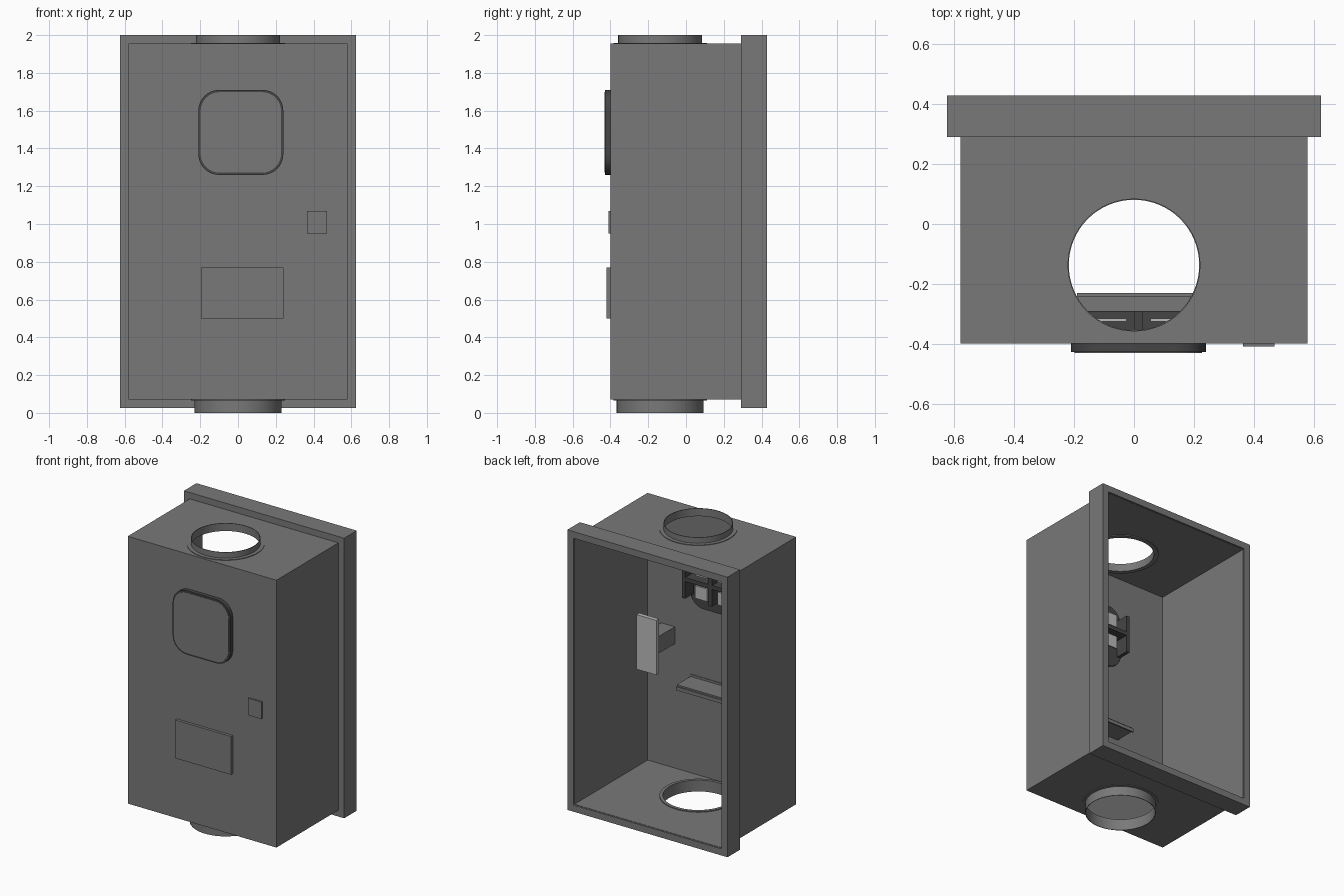
import bpy, bmesh, math

if "Cube" in bpy.data.objects:
    bpy.data.objects.remove(bpy.data.objects["Cube"])


def material(name, g):
    m = bpy.data.materials.new(name)
    m.diffuse_color = (g, g, g, 1)
    m.use_nodes = True
    m.node_tree.nodes["Principled BSDF"].inputs["Base Color"].default_value = m.diffuse_color
    return m


BODY = material("body_grey", 0.19)
DARK = material("dark_grey", 0.06)
LIGHT = material("light_grey", 0.5)


def finish(name, bm, mat):
    bmesh.ops.recalc_face_normals(bm, faces=bm.faces)
    me = bpy.data.meshes.new(name)
    bm.to_mesh(me)
    bm.free()
    me.materials.append(mat)
    ob = bpy.data.objects.new(name, me)
    bpy.context.collection.objects.link(ob)
    return ob


def box(name, x, y, z, mat=BODY):
    bm = bmesh.new()
    bmesh.ops.create_cube(bm, size=1)
    for v in bm.verts:
        for i, (a, b) in enumerate((x, y, z)):
            v.co[i] = a if v.co[i] < 0 else b
    return finish(name, bm, mat)


def cut(target, cutter):
    mod = target.modifiers.new("cut", 'BOOLEAN')
    mod.object, mod.solver = cutter, 'EXACT'
    bpy.context.view_layer.objects.active = target
    bpy.ops.object.modifier_apply(modifier=mod.name)
    bpy.data.objects.remove(cutter)


def smooth(ob):
    bpy.ops.object.select_all(action='DESELECT')
    ob.select_set(True)
    bpy.context.view_layer.objects.active = ob
    bpy.ops.object.shade_smooth_by_angle(angle=math.radians(30))


def lathe(name, profile, centre, n=64):
    """Revolve a closed (radius, z) profile around a vertical axis."""
    bm = bmesh.new()
    rings = [[bm.verts.new((centre[0] + r * math.cos(2 * math.pi * k / n),
                            centre[1] + r * math.sin(2 * math.pi * k / n), z))
              for r, z in profile] for k in range(n)]
    m = len(profile)
    for k in range(n):
        a, b = rings[k], rings[(k + 1) % n]
        for j in range(m):
            bm.faces.new((a[j], b[j], b[(j + 1) % m], a[(j + 1) % m]))
    ob = finish(name, bm, BODY)
    smooth(ob)
    return ob


def rounded_plate(name, x, y, z, r, mat, seg=8):
    """Rounded rectangle in the xz plane, extruded along y."""
    corners = ((x[1] - r, z[1] - r), (x[0] + r, z[1] - r),
               (x[0] + r, z[0] + r), (x[1] - r, z[0] + r))
    bm = bmesh.new()
    verts = []
    for q, (cx, cz) in enumerate(corners):
        for k in range(seg + 1):
            a = math.pi / 2 * (q + k / seg)
            verts.append(bm.verts.new((cx + r * math.cos(a), y[0], cz + r * math.sin(a))))
    face = bm.faces.new(verts)
    ext = bmesh.ops.extrude_face_region(bm, geom=[face], use_keep_orig=True)
    for v in ext["geom"]:
        if isinstance(v, bmesh.types.BMVert):
            v.co.y = y[1]
    ob = finish(name, bm, mat)
    smooth(ob)
    return ob


# Sheet housing, open at the back, with duct holes in top and bottom
T = 0.004
DUCT = (0.0, -0.137)
housing = box("housing", (-0.58, 0.58), (-0.40, 0.42), (0.07, 1.955))
cut(housing, box("cavity", (-0.58 + T, 0.58 - T), (-0.40 + T, 0.5), (0.07 + T, 1.955 - T)))
bpy.ops.mesh.primitive_cylinder_add(vertices=64, radius=0.24, depth=3, location=(*DUCT, 1))
cut(housing, bpy.context.object)

# Wider rim around the open back
rim = box("back_rim", (-0.625, 0.625), (0.29, 0.43), (0.025, 2.0))
cut(rim, box("rim_opening", (-0.578, 0.578), (0.2, 0.5), (0.072, 1.953)))

# Duct collars with flat flanges
for name, r, wall, end in (("top_collar", 0.222, 1.955, 2.0), ("bottom_collar", 0.23, 0.07, 0.0)):
    s = 1 if end > wall else -1
    lathe(name, [(r - 0.004, end), (r, end), (r, wall + s * 0.004), (0.248, wall + s * 0.004),
                 (0.248, wall - s * 0.01), (r - 0.004, wall - s * 0.01)], DUCT)

# Window with rounded corners: dark bezel and grey pane
CX, CZ = 0.015, 1.485
rounded_plate("window_bezel", (CX - 0.225, CX + 0.225), (-0.428, -0.385),
              (CZ - 0.225, CZ + 0.225), 0.11, DARK)
rounded_plate("window_pane", (CX - 0.213, CX + 0.213), (-0.431, -0.42),
              (CZ - 0.213, CZ + 0.213), 0.10, BODY)

# Frame and light panels behind the window
ZS = (CZ - 0.135, CZ + 0.135)
box("window_mullion", (CX - 0.015, CX + 0.015), (-0.387, -0.29), ZS, DARK)
box("window_crossbar", (CX - 0.215, CX + 0.215), (-0.387, -0.29), (CZ - 0.014, CZ + 0.014), DARK)
for sx in (-1, 1):
    e = sorted((CX + sx * 0.195, CX + sx * 0.22))
    box("window_side_bar", e, (-0.396, -0.29), ZS, DARK)
    for sz in (-1, 1):
        px = sorted((CX + sx * 0.04, CX + sx * 0.135))
        pz = sorted((CZ + sz * 0.035, CZ + sz * 0.125))
        box("window_panel", px, (-0.325, -0.315), pz, LIGHT)

# Latch: front button, stem through the wall and inner plate
box("latch_stem", (0.365, 0.47), (-0.41, -0.195), (0.95, 1.07))
box("latch_plate", (0.35, 0.505), (-0.20, -0.17), (0.82, 1.205), LIGHT)

# Lower hatch with a shelf inside
box("hatch", (-0.195, 0.24), (-0.42, -0.392), (0.50, 0.77))
box("hatch_shelf", (-0.19, 0.24), (-0.396, -0.24), (0.73, 0.755))
box("shelf_lip", (-0.19, 0.24), (-0.24, -0.23), (0.72, 0.745))
